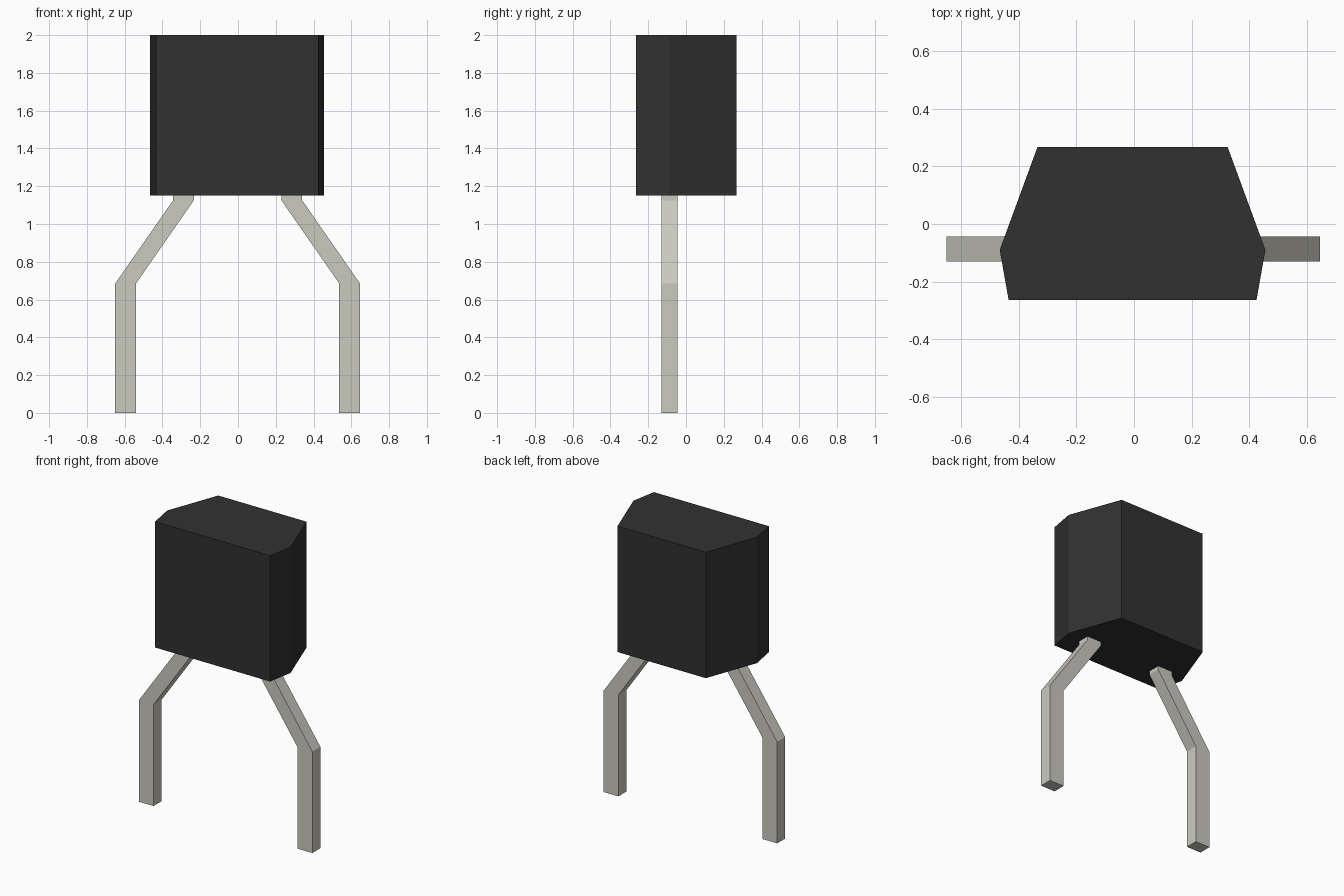
import bpy
import bmesh
from mathutils import Vector

cube = bpy.data.objects.get("Cube")
if cube:
    bpy.data.objects.remove(cube, do_unlink=True)


def make_material(name, color):
    mat = bpy.data.materials.new(name)
    mat.use_nodes = True
    mat.diffuse_color = color
    mat.node_tree.nodes["Principled BSDF"].inputs["Base Color"].default_value = color
    return mat


def extrude_profile(name, points, depth, mat):
    """Fill a closed outline and extrude it along the depth vector."""
    bm = bmesh.new()
    face = bm.faces.new([bm.verts.new(p) for p in points])
    result = bmesh.ops.extrude_face_region(bm, geom=[face], use_keep_orig=True)
    top = [g for g in result["geom"] if isinstance(g, bmesh.types.BMVert)]
    bmesh.ops.translate(bm, verts=top, vec=Vector(depth))
    bmesh.ops.recalc_face_normals(bm, faces=bm.faces)
    mesh = bpy.data.meshes.new(name)
    bm.to_mesh(mesh)
    bm.free()
    mesh.materials.append(mat)
    obj = bpy.data.objects.new(name, mesh)
    bpy.context.collection.objects.link(obj)
    return obj


black = make_material("black plastic", (0.031, 0.031, 0.031, 1))
metal = make_material("tinned metal", (0.60, 0.59, 0.52, 1))

# Six-sided package body, widest just ahead of the middle
CENTRE_X = -0.005
BOTTOM, TOP = 1.15, 2.0
half = [(0.43, -0.264), (0.461, -0.09), (0.33, 0.267)]
outline = half + [(-x, y) for x, y in reversed(half)]
extrude_profile("body", [(x + CENTRE_X, y, BOTTOM) for x, y in outline],
                (0, 0, TOP - BOTTOM), black)

# Bent square legs: short stub, splayed section, straight foot
WIDTH = 0.11
path = [(0.538, 0.0), (0.538, 0.685), (0.232, 1.125), (0.232, 1.16)]
leg = path + [(x + WIDTH, z) for x, z in reversed(path)]
for name, side in (("left_leg", 1), ("right_leg", -1)):
    extrude_profile(name, [(side * x - 0.002, -0.13, z) for x, z in leg],
                    (0, 0.086, 0), metal)
